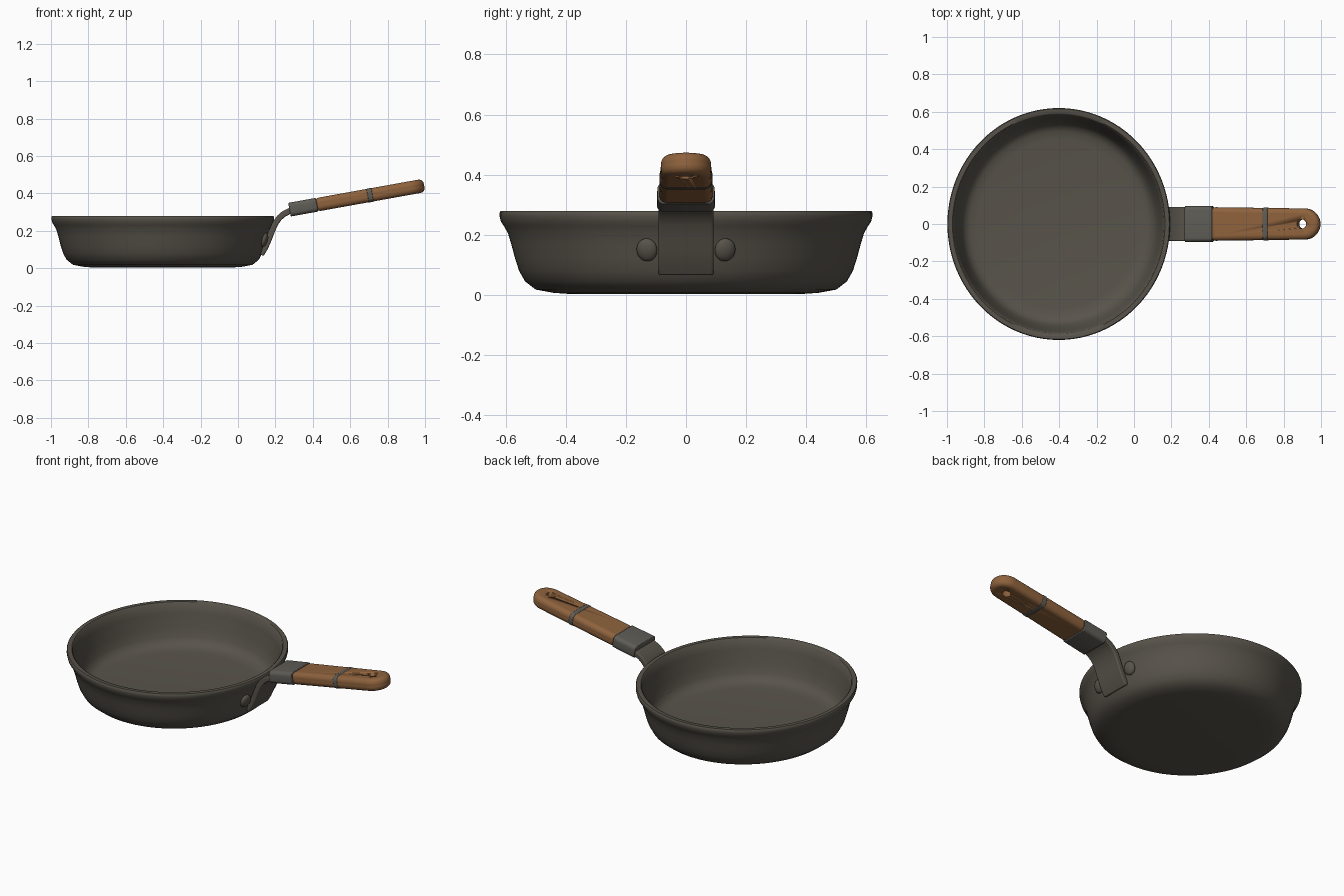
import bpy, bmesh, math
from mathutils import Matrix, Vector

if "Cube" in bpy.data.objects:
    bpy.data.objects.remove(bpy.data.objects["Cube"])


def material(name, rgb):
    m = bpy.data.materials.new(name)
    m.diffuse_color = (*rgb, 1)
    m.use_nodes = True
    m.node_tree.nodes["Principled BSDF"].inputs["Base Color"].default_value = m.diffuse_color
    return m


IRON = material("dark iron", (0.098, 0.088, 0.070))
STEEL = material("grey steel", (0.112, 0.107, 0.093))
WOOD = material("brown wood", (0.270, 0.122, 0.046))


def finish(bm, name, mat, matrix=Matrix(), bevel=0.0, segments=4):
    bmesh.ops.recalc_face_normals(bm, faces=bm.faces)
    mesh = bpy.data.meshes.new(name)
    bm.to_mesh(mesh)
    bm.free()
    ob = bpy.data.objects.new(name, mesh)
    bpy.context.collection.objects.link(ob)
    ob.matrix_world = matrix
    mesh.materials.append(mat)
    if bevel:
        b = ob.modifiers.new("rounded", 'BEVEL')
        b.width, b.segments, b.limit_method = bevel, segments, 'ANGLE'
        b.angle_limit = math.radians(35)
    bpy.ops.object.select_all(action='DESELECT')
    ob.select_set(True)
    bpy.context.view_layer.objects.active = ob
    bpy.ops.object.shade_smooth_by_angle(angle=math.radians(40))
    return ob


def slab(outline, thickness):
    """Flat outline in xy, extruded evenly about z = 0."""
    bm = bmesh.new()
    face = bm.faces.new([bm.verts.new((x, y, -thickness / 2)) for x, y in outline])
    out = bmesh.ops.extrude_face_region(bm, geom=[face])
    bmesh.ops.translate(bm, vec=(0, 0, thickness),
                        verts=[v for v in out["geom"] if isinstance(v, bmesh.types.BMVert)])
    return bm


def sleeve(name, x0, x1, w0, w1, thickness, mat, bevel):
    """Rounded tube-like block whose long edges only are bevelled."""
    bm = slab([(x0, -w0), (x1, -w1), (x1, w1), (x0, w0)], thickness)
    edges = [e for e in bm.edges if abs(e.verts[0].co.x - e.verts[1].co.x) > 0.5 * (x1 - x0)]
    bmesh.ops.bevel(bm, geom=edges, offset=bevel, segments=5, profile=0.5, affect='EDGES')
    return finish(bm, name, mat, HANDLE, 0.004, 2)


# pan bowl: one lathed profile, outside then inside
PAN_X, SQUASH = -0.4025, 0.96
profile = [(0, 0.003), (0.38, 0.003), (0.44, 0.007), (0.50, 0.018), (0.535, 0.045),
           (0.555, 0.08), (0.568, 0.12), (0.580, 0.165), (0.592, 0.205), (0.606, 0.23),
           (0.616, 0.245), (0.620, 0.262), (0.620, 0.274), (0.616, 0.279), (0.592, 0.279),
           (0.586, 0.274), (0.575, 0.22), (0.555, 0.14), (0.540, 0.09), (0.522, 0.062),
           (0.495, 0.048), (0.45, 0.042), (0, 0.040)]
bm = bmesh.new()
ring = [bm.verts.new((r, 0, z)) for r, z in profile]
edges = [bm.edges.new(p) for p in zip(ring, ring[1:])]
bmesh.ops.spin(bm, geom=ring + edges, cent=(0, 0, 0), axis=(0, 0, 1),
               angle=2 * math.pi, steps=96, use_duplicate=False)
bmesh.ops.remove_doubles(bm, verts=bm.verts, dist=0.0002)
bmesh.ops.scale(bm, vec=(SQUASH, 1, 1), verts=bm.verts)
finish(bm, "pan_bowl", IRON, Matrix.Translation((PAN_X, 0, 0)))

# curved bracket strip from the wall up to the ferrule
path = [(0.122, 0.072), (0.145, 0.11), (0.163, 0.15), (0.180, 0.195), (0.200, 0.240),
        (0.220, 0.268), (0.245, 0.290), (0.275, 0.305), (0.33, 0.318)]
bm = bmesh.new()
sides = ([], [])
for i, p in enumerate(path):
    a, b = Vector(path[max(i - 1, 0)]), Vector(path[min(i + 1, len(path) - 1)])
    t = (b - a).normalized()
    for side, s in zip(sides, (0.016, -0.016)):
        side.append((p[0] - t.y * s, p[1] + t.x * s))
loop = sides[0] + sides[1][::-1]
n, half = len(path), 0.092
rows = [[bm.verts.new((x, y, z)) for x, z in loop] for y in (-half, half)]
m = len(loop)
for i in range(m):
    j = (i + 1) % m
    bm.faces.new((rows[0][i], rows[0][j], rows[1][j], rows[1][i]))
for row in rows:
    for i in range(n - 1):
        bm.faces.new((row[i], row[i + 1], row[m - 2 - i], row[m - 1 - i]))
finish(bm, "handle_bracket", IRON, bevel=0.007, segments=3)

# rivets on both sides of the bracket
for side, label in ((-1, "front"), (1, "back")):
    bm = bmesh.new()
    bmesh.ops.create_uvsphere(bm, u_segments=24, v_segments=12, radius=1)
    y = side * 0.13
    where = Matrix.Translation((0.141, y, 0.15))
    turn = Matrix.Rotation(side * 0.22, 4, 'Z') @ Matrix.Rotation(math.radians(15), 4, 'Y')
    bmesh.ops.scale(bm, vec=(0.018, 0.035, 0.039), verts=bm.verts)
    finish(bm, "rivet_" + label, IRON, where @ turn)

# handle parts share one tilted frame, with x along the grip
HANDLE = Matrix.Translation((0.275, 0, 0.3125)) @ Matrix.Rotation(math.radians(-10.2), 4, 'Y')
END, R = 0.732, 0.083
sleeve("ferrule", 0.0, 0.150, 0.097, 0.095, 0.074, STEEL, 0.022)

# wooden grip with a round end
cap = [(END - R + R * math.cos(a), R * math.sin(a))
       for a in (math.radians(-90 + 7.5 * k) for k in range(25))]
grip = finish(slab([(0.14, -0.090)] + cap + [(0.14, 0.090)], 0.072), "wooden_grip",
              WOOD, HANDLE, 0.026, 5)

# hanging hole cutter
bm = bmesh.new()
bmesh.ops.create_cone(bm, cap_ends=True, segments=32, radius1=0.025, radius2=0.025, depth=0.3)
cutter = finish(bm, "hole_cutter", WOOD, HANDLE @ Matrix.Translation((0.637, 0, 0)))
cutter.hide_render = True
cutter.hide_set(True)
cut = grip.modifiers.new("hanging hole", 'BOOLEAN')
cut.operation, cut.object, cut.solver = 'DIFFERENCE', cutter, 'EXACT'

# steel band around the grip
sleeve("grip_band", 0.424, 0.452, 0.0880, 0.0875, 0.075, STEEL, 0.026)
